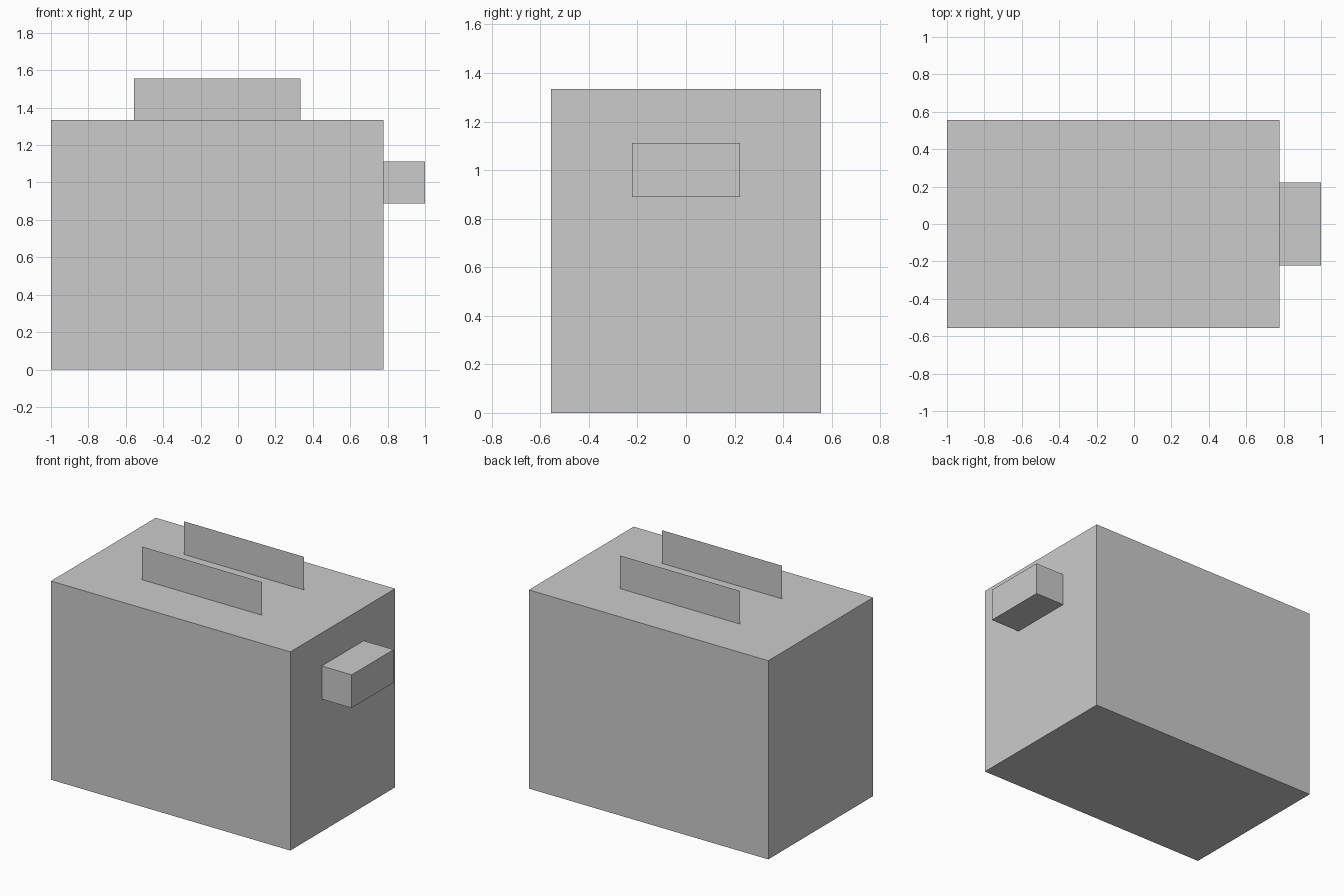
import bpy
import bmesh

if "Cube" in bpy.data.objects:
    bpy.data.objects.remove(bpy.data.objects["Cube"])

U = 1 / 9  # base grid unit of the model


def add_object(name, bm):
    mesh = bpy.data.meshes.new(name)
    bm.to_mesh(mesh)
    bm.free()
    obj = bpy.data.objects.new(name, mesh)
    bpy.context.collection.objects.link(obj)
    return obj


def box(name, lo, hi):
    bm = bmesh.new()
    bmesh.ops.create_cube(bm, size=1)
    for v in bm.verts:
        for i in range(3):
            v.co[i] = (lo[i] if v.co[i] < 0 else hi[i]) * U
    return add_object(name, bm)


def upright_sheet(name, x0, x1, y, z0, z1):
    bm = bmesh.new()
    corners = [(x0, z0), (x1, z0), (x1, z1), (x0, z1)]
    bm.faces.new([bm.verts.new((x * U, y * U, z * U)) for x, z in corners])
    return add_object(name, bm)


# Toaster body
box("body", (-9, -5, 0), (7, 5, 12))

# Push-down lever on the right end
box("lever", (7, -2, 8), (9, 2, 10))

# Two thin bread slices standing out of the top
for name, y in (("front_slice", -2), ("back_slice", 2)):
    upright_sheet(name, -5, 3, y, 12, 14)
